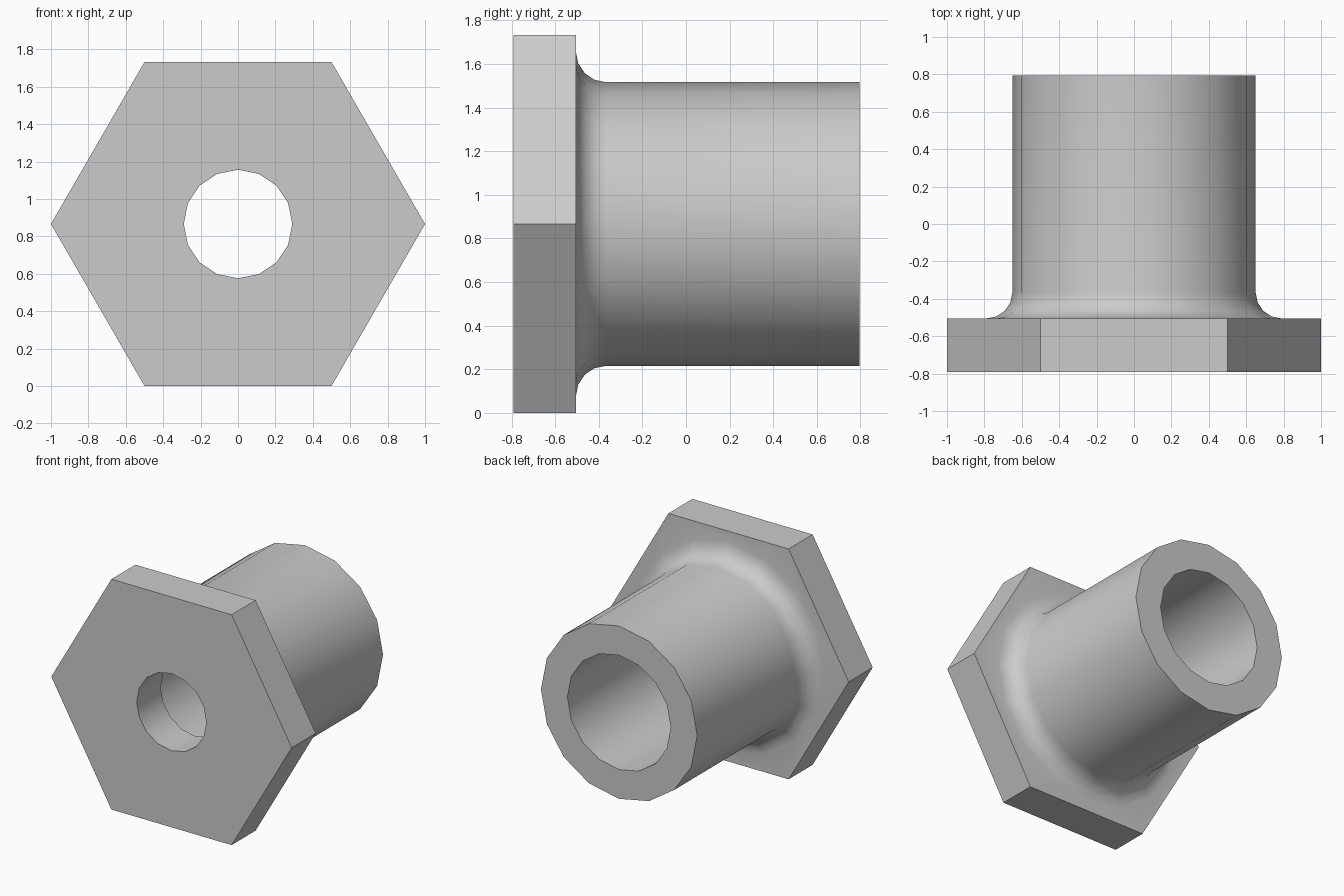
import bpy
import bmesh
from math import sin, cos, pi, sqrt, radians

cube = bpy.data.objects.get("Cube")
if cube:
    bpy.data.objects.remove(cube, do_unlink=True)

SIDES = 16
CENTRE_Z = sqrt(3) / 2
FRONT, SHOULDER, BACK = -0.79, -0.505, 0.795
HOLE_R, BORE_R, TUBE_R, FILLET_R = 0.29, 0.43, 0.65, 0.14

metal = bpy.data.materials.new("plain grey")
metal.use_nodes = True
grey = (0.6, 0.6, 0.6, 1)
metal.diffuse_color = grey
metal.node_tree.nodes["Principled BSDF"].inputs["Base Color"].default_value = grey

bm = bmesh.new()


def ring(radius, y, sides=SIDES):
    """Closed loop of vertices around the bolt axis."""
    return [bm.verts.new((radius * cos(2 * pi * i / sides), y,
                          CENTRE_Z + radius * sin(2 * pi * i / sides)))
            for i in range(sides)]


def bridge(a, b):
    n = len(a)
    for i in range(n):
        j = (i + 1) % n
        bm.faces.new((a[i], a[j], b[j], b[i]))


def loop_edges(loop):
    return [bm.edges.get((v, loop[i - 1])) for i, v in enumerate(loop)]


# Round section: front hole, bore step, bore, tube end, tube wall, fillet
profile = [(HOLE_R, FRONT), (HOLE_R, SHOULDER), (BORE_R, SHOULDER),
           (BORE_R, BACK), (TUBE_R, BACK)]
for k in range(5):
    a = k / 4 * pi / 2
    profile.append((TUBE_R + FILLET_R * (1 - cos(a)),
                    SHOULDER + FILLET_R * (1 - sin(a))))
rings = [ring(r, y) for r, y in profile]
for a, b in zip(rings, rings[1:]):
    bridge(a, b)

# Hexagonal flange, joined to the hole in front and the fillet behind
hex_front, hex_back = ring(1, FRONT, 6), ring(1, SHOULDER, 6)
bridge(hex_front, hex_back)
for hexagon, circle in ((hex_front, rings[0]), (hex_back, rings[-1])):
    bmesh.ops.triangle_fill(bm, use_beauty=True,
                            edges=loop_edges(hexagon) + loop_edges(circle))

bmesh.ops.recalc_face_normals(bm, faces=bm.faces)
mesh = bpy.data.meshes.new("flanged_sleeve")
bm.to_mesh(mesh)
bm.free()
mesh.materials.append(metal)
sleeve = bpy.data.objects.new("flanged_sleeve", mesh)
bpy.context.collection.objects.link(sleeve)

# Smooth the round walls, keep the rims sharp
bpy.ops.object.select_all(action="DESELECT")
sleeve.select_set(True)
bpy.context.view_layer.objects.active = sleeve
bpy.ops.object.shade_smooth_by_angle(angle=radians(30))
